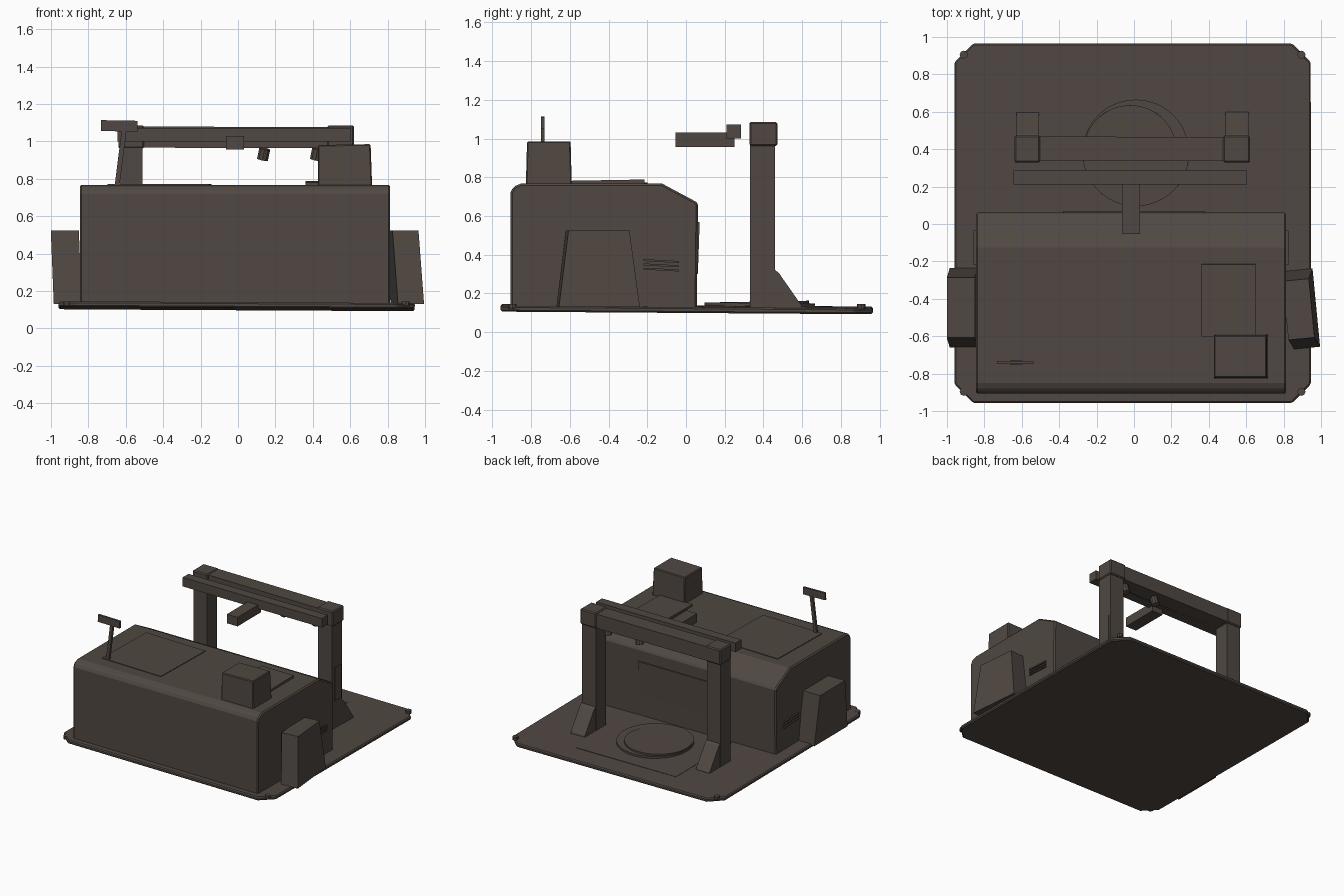
import bpy, bmesh, math
from mathutils import Vector, Matrix

cube = bpy.data.objects.get("Cube")
if cube:
    bpy.data.objects.remove(cube)

brown = bpy.data.materials.new("dark brown metal")
brown.use_nodes = True
colour = (0.080, 0.064, 0.054, 1)
brown.diffuse_color = colour
brown.node_tree.nodes["Principled BSDF"].inputs["Base Color"].default_value = colour


def finish(name, bm, bevel=0.0, turn=(0, 0, 0)):
    """Turn a bmesh into an object, rotated about its own centre."""
    bmesh.ops.recalc_face_normals(bm, faces=bm.faces)
    lo = Vector([min(v.co[i] for v in bm.verts) for i in range(3)])
    hi = Vector([max(v.co[i] for v in bm.verts) for i in range(3)])
    centre = (lo + hi) / 2
    bmesh.ops.translate(bm, verts=bm.verts, vec=-centre)
    mesh = bpy.data.meshes.new(name)
    bm.to_mesh(mesh)
    bm.free()
    mesh.materials.append(brown)
    obj = bpy.data.objects.new(name, mesh)
    bpy.context.collection.objects.link(obj)
    obj.location = centre
    obj.rotation_euler = [math.radians(a) for a in turn]
    if bevel:
        mod = obj.modifiers.new("edge bevel", 'BEVEL')
        mod.width, mod.segments = bevel, 1
    return obj


def box(name, x, y, z, taper=(0, 0), lean=0.0, **kw):
    """Box from ranges; the top shrinks by taper and shifts in x by lean."""
    bm = bmesh.new()
    bmesh.ops.create_cube(bm, size=1)
    for v in bm.verts:
        top = v.co.z > 0
        px = x[1] if v.co.x > 0 else x[0]
        py = y[1] if v.co.y > 0 else y[0]
        if top:
            px += lean - math.copysign(taper[0], v.co.x)
            py -= math.copysign(taper[1], v.co.y)
        v.co = (px, py, z[1] if top else z[0])
    return finish(name, bm, **kw)


def prism(name, points, lo, hi, axis, **kw):
    """Extrude an outline along x (points are y, z) or z (points are x, y)."""
    bm = bmesh.new()
    make = (lambda a, b: (lo, a, b)) if axis == 'x' else (lambda a, b: (a, b, lo))
    face = bm.faces.new([bm.verts.new(make(*p)) for p in points])
    ext = bmesh.ops.extrude_face_region(bm, geom=[face])
    step = Vector((hi - lo, 0, 0)) if axis == 'x' else Vector((0, 0, hi - lo))
    bmesh.ops.translate(bm, vec=step,
                        verts=[g for g in ext['geom'] if isinstance(g, bmesh.types.BMVert)])
    return finish(name, bm, **kw)


def disc(name, at, radius, depth, sides, **kw):
    bm = bmesh.new()
    bmesh.ops.create_cone(bm, cap_ends=True, segments=sides, radius1=radius,
                          radius2=radius, depth=depth, matrix=Matrix.Translation(at))
    return finish(name, bm, **kw)


# Base plate with cut corners, and corner bolts
W, E, S, N, C = -0.96, 0.945, -0.957, 0.965, 0.1
prism("base_plate",
      [(W + C, S), (E - C, S), (E, S + C), (E, N - C),
       (E - C, N), (W + C, N), (W, N - C), (W, S + C)],
      0.104, 0.134, 'z', bevel=0.008, turn=(-0.4, 0.3, 0))
for x in (W + 0.05, E - 0.05):
    for y in (S + 0.06, N - 0.06):
        disc("corner_bolt", (x, y, 0.132), 0.022, 0.026, 8)

# Main cabinet with a sloped rear roof edge
prism("cabinet",
      [(-0.907, 0.12), (-0.907, 0.72), (-0.89, 0.752), (-0.85, 0.768),
       (-0.125, 0.768), (0.062, 0.668), (0.056, 0.12)],
      -0.846, 0.814, 'x', bevel=0.01)
box("roof_hatch", (-0.69, -0.15), (-0.755, -0.205), (0.764, 0.773), turn=(0, 0, -1.5))
box("roof_panel", (0.36, 0.65), (-0.6, -0.215), (0.764, 0.785), turn=(1, 0, 0))
box("rear_panel", (-0.38, 0.38), (0.056, 0.066), (0.3, 0.57), turn=(-2, 0, 0))

# Side vents
for x in (-0.849, 0.817):
    for i in range(3):
        z = 0.318 + i * 0.022
        box("side_vent", (x - 0.008, x + 0.008), (-0.22, -0.035), (z, z + 0.01),
            turn=(-3, 0, 0))

# Tapered housings on both sides
box("left_side_housing", (0.835, 0.975), (-0.665, -0.245), (0.13, 0.525),
    taper=(0, 0.052), lean=-0.025, turn=(0, 0, 5.5))
box("right_side_housing", (-0.985, -0.835), (-0.66, -0.235), (0.13, 0.525),
    taper=(0, 0.052), lean=-0.016)

# Roof box and signal paddle
box("roof_box", (0.425, 0.715), (-0.827, -0.59), (0.76, 0.983), taper=(0.004, 0.006),
    bevel=0.006, turn=(0, -1, 0))
box("paddle_post", (-0.66, -0.634), (-0.75, -0.73), (0.76, 1.06), lean=0.038)
box("paddle", (-0.733, -0.537), (-0.748, -0.732), (1.054, 1.112), turn=(0, 1, 0))

# Gantry: posts with rear gussets and end caps
for side, (x0, x1) in {"right": (-0.632, -0.51), "left": (0.485, 0.612)}.items():
    box(side + "_post", (x0, x1), (0.33, 0.46), (0.12, 0.98))
    prism(side + "_post_foot", [(0.455, 0.12), (0.455, 0.325), (0.48, 0.305), (0.595, 0.14),
                                (0.6, 0.12)], x0 + 0.003, x1 + 0.003, 'x')
    box(side + "_beam_cap", (x0 - 0.008, x1 + 0.008), (0.328, 0.472), (0.962, 1.086),
        bevel=0.008)
box("post_panel", (0.608, 0.618), (0.36, 0.445), (0.35, 0.62))
box("main_beam", (-0.6, 0.6), (0.338, 0.466), (0.965, 1.078), turn=(0, 0.2, -0.3))

# Front rail with its reaching arm
box("front_rail", (-0.643, 0.605), (0.21, 0.285), (1.0, 1.073))
box("rail_arm", (-0.063, 0.033), (-0.053, 0.25), (0.957, 1.03))

# Lamps under the beam
for x in (0.137, 0.42):
    disc("beam_lamp", (x, 0.4, 0.932), 0.031, 0.06, 10, turn=(10, 12, 0))

# Turntable set in a floor panel
box("floor_panel", (-0.46, 0.43), (0.06, 0.785), (0.125, 0.134), turn=(-0.4, 0.2, 0))
disc("turntable_rim", (0.01, 0.38, 0.143), 0.285, 0.016, 48, turn=(-0.4, 0, 0))
disc("turntable", (-0.02, 0.385, 0.15), 0.25, 0.016, 48, turn=(1, 0, 0))
